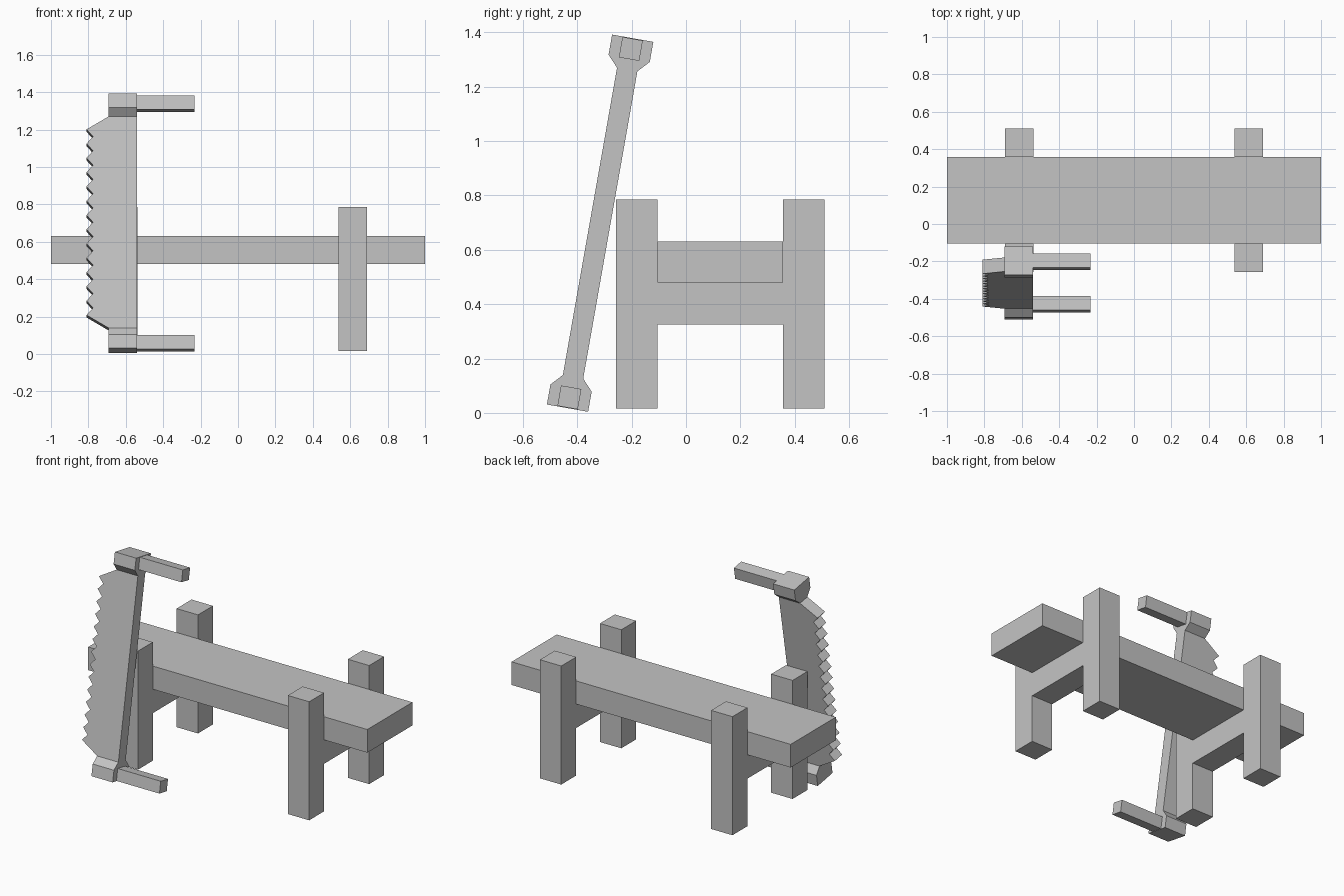
import bpy, bmesh
from math import radians
from mathutils import Matrix

cube = bpy.data.objects.get("Cube")
if cube:
    bpy.data.objects.remove(cube, do_unlink=True)

grey = bpy.data.materials.new("plain grey")
grey.use_nodes = True
COLOUR = (0.55, 0.55, 0.55, 1)
grey.diffuse_color = COLOUR
grey.node_tree.nodes["Principled BSDF"].inputs["Base Color"].default_value = COLOUR


def prism(name, outline, axis, lo, hi, matrix=Matrix()):
    """Extrude a 2D outline along x or y from lo to hi."""
    def place(a, b, d):
        return (d, a, b) if axis == "x" else (a, d, b)
    bm = bmesh.new()
    face = bm.faces.new([bm.verts.new(place(a, b, lo)) for a, b in outline])
    ext = bmesh.ops.extrude_face_region(bm, geom=[face])
    verts = [v for v in ext["geom"] if isinstance(v, bmesh.types.BMVert)]
    bmesh.ops.translate(bm, verts=verts, vec=place(0, 0, hi - lo))
    bmesh.ops.recalc_face_normals(bm, faces=bm.faces)
    bm.transform(matrix)
    mesh = bpy.data.meshes.new(name)
    bm.to_mesh(mesh)
    bm.free()
    mesh.materials.append(grey)
    obj = bpy.data.objects.new(name, mesh)
    bpy.context.collection.objects.link(obj)
    return obj


def rect(a0, a1, b0, b1):
    return [(a0, b0), (a1, b0), (a1, b1), (a0, b1)]


# Bench plank
prism("plank", rect(-0.105, 0.357, 0.48, 0.63), "x", -1, 1)

# H-shaped trestles
Y0, Y1, Y2, Y3 = -0.257, -0.105, 0.357, 0.51
FOOT, BAR, SEAT, TOP = 0.017, 0.325, 0.48, 0.785
h_shape = [(Y0, FOOT), (Y1, FOOT), (Y1, BAR), (Y2, BAR), (Y2, FOOT), (Y3, FOOT),
           (Y3, TOP), (Y2, TOP), (Y2, SEAT), (Y1, SEAT), (Y1, TOP), (Y0, TOP)]
for side, x in (("right", -0.69), ("left", 0.537)):
    prism(side + "_trestle", h_shape, "x", x, x + 0.153)

# Saw leaning against the trestle
lean = Matrix.Translation((0, -0.316, 0.698)) @ Matrix.Rotation(radians(-10), 4, "X")
BACK, SPINE, TIP, VALLEY = -0.54, -0.692, -0.81, -0.775
HALF, TEETH, END, SHOULDER = 0.038, 13, 0.504, 0.574

# Toothed blade
step = END / TEETH
teeth = [(VALLEY if i % 2 else TIP, END - i * step) for i in range(2 * TEETH + 1)]
blade = [(BACK, SHOULDER), (SPINE, SHOULDER)] + teeth + [(SPINE, -SHOULDER), (BACK, -SHOULDER)]
prism("saw_blade", blade, "y", -HALF, HALF, lean)

# Flared end caps and handles
for name, s in (("upper", 1), ("lower", -1)):
    cap = [(-HALF, 0.574), (-0.077, 0.616), (-0.077, 0.691),
           (0.077, 0.691), (0.077, 0.616), (HALF, 0.574)]
    prism(name + "_saw_cap", [(a, s * b) for a, b in cap], "x", SPINE, BACK, lean)
    prism(name + "_saw_handle", rect(-HALF, HALF, s * 0.613, s * 0.689),
          "x", BACK, -0.232, lean)
